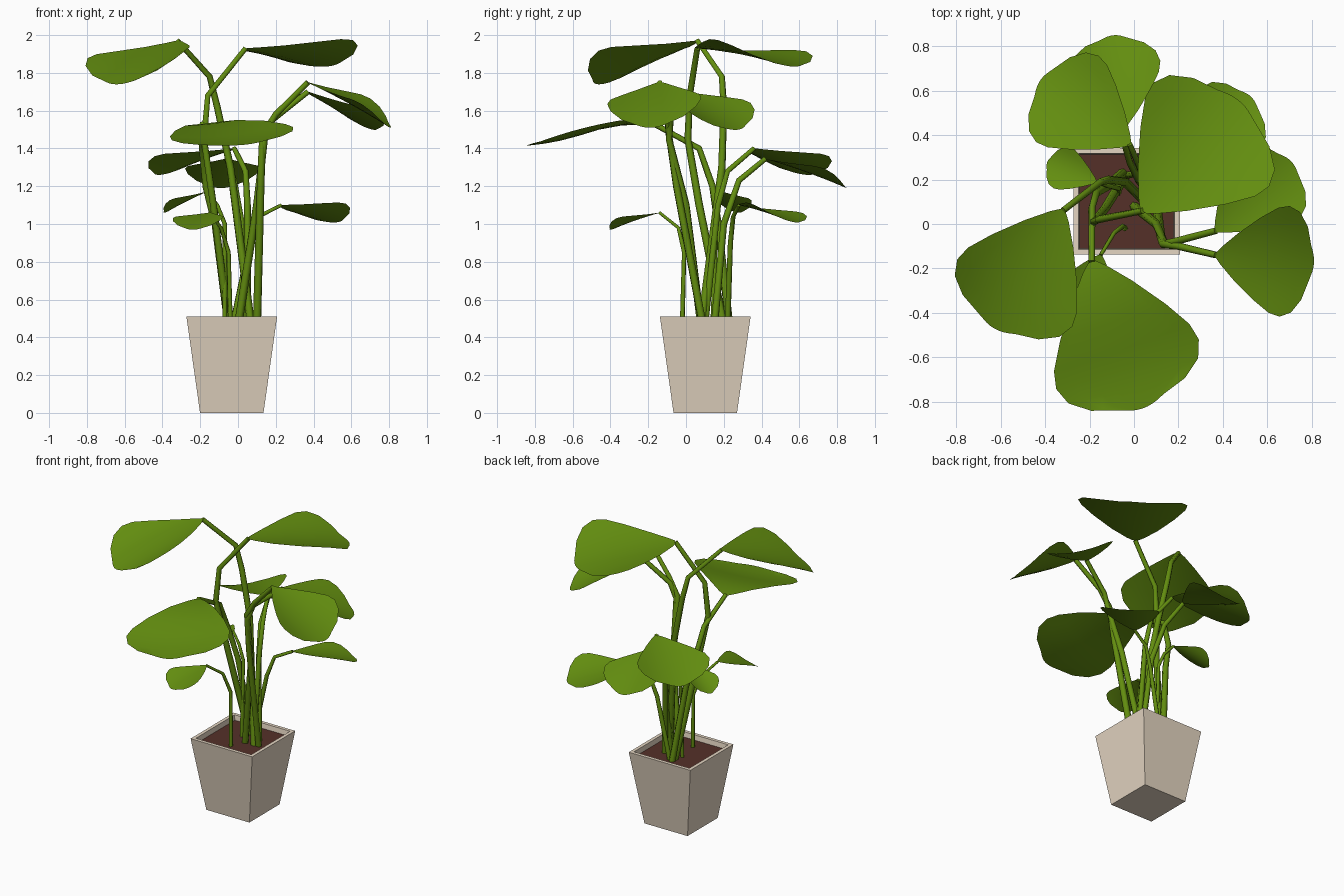
import bpy
from math import sin, pi
from mathutils import Vector

if "Cube" in bpy.data.objects:
    bpy.data.objects.remove(bpy.data.objects["Cube"])


def material(name, r, g, b):
    m = bpy.data.materials.new(name)
    m.diffuse_color = (r, g, b, 1)
    m.use_nodes = True
    m.node_tree.nodes["Principled BSDF"].inputs["Base Color"].default_value = m.diffuse_color
    return m


GREEN = material("leaf_green", .125, .27, .005)
CLAY = material("pot_beige", .78, .67, .54)
SOIL = material("soil_brown", .09, .03, .022)


def mesh_object(name, verts, faces, mat, smooth=False):
    me = bpy.data.meshes.new(name)
    me.from_pydata(verts, [], faces)
    me.materials.append(mat)
    ob = bpy.data.objects.new(name, me)
    bpy.context.collection.objects.link(ob)
    if smooth:
        me.polygons.foreach_set("use_smooth", [True] * len(me.polygons))
    return ob


# Square tapered pot with a rim, hollow down to the soil
CX, CY = -.033, .102


def square(h, z):
    return [(CX + sx * h, CY + sy * h, z) for sx, sy in ((-1, -1), (1, -1), (1, 1), (-1, 1))]


rings = [(.168, 0), (.24, .51), (.216, .51), (.208, .45)]
verts = [v for h, z in rings for v in square(h, z)]
faces = [(3, 2, 1, 0)]
for r in range(len(rings) - 1):
    for i in range(4):
        j = (i + 1) % 4
        faces.append((r * 4 + i, r * 4 + j, r * 4 + 4 + j, r * 4 + 4 + i))
mesh_object("pot", verts, faces, CLAY)
mesh_object("soil", square(.212, .475), [(0, 1, 2, 3)], SOIL)

# Half outline of every leaf: distance along the midrib, relative half width
OUTLINE = [(0, .05), (.05, .16), (.2, .42), (.42, .74), (.6, .95), (.72, 1),
           (.84, .91), (.94, .66), (1, .3)]
COLS = 8


def leaf(name, base, tip, half, cup, roll, wave):
    """Cupped, arched blade; roll lifts one side, wave turns the tip up."""
    base, tip = Vector(base), Vector(tip)
    axis = tip - base
    side = Vector((-axis.y, axis.x, 0)).normalized() * half
    verts, faces = [], []
    for u, w in OUTLINE:
        for c in range(COLS + 1):
            t = 2 * c / COLS - 1
            v = t * w
            p = base + axis * (u * (1 - .04 * t * t * u)) + side * v
            p.z += cup * v * v + roll * v + .15 * half * u * (1 - u) + wave * sin(2 * pi * u)
            verts.append(p)
    n = COLS + 1
    for r in range(len(OUTLINE) - 1):
        for c in range(COLS):
            a = r * n + c
            faces.append((a + 1, a, a + n, a + n + 1))
    mesh_object(name, verts, faces, GREEN, True)


def stem(name, points, radius):
    """Bent stalk, slightly tapered."""
    cu = bpy.data.curves.new(name, 'CURVE')
    cu.dimensions = '3D'
    cu.bevel_depth = radius
    cu.bevel_resolution = 1
    cu.use_fill_caps = True
    sp = cu.splines.new('POLY')
    sp.points.add(len(points) - 1)
    for i, (q, p) in enumerate(zip(sp.points, points)):
        q.co = (*p, 1)
        q.radius = 1.1 - .35 * i / (len(points) - 1)
    cu.materials.append(GREEN)
    ob = bpy.data.objects.new(name, cu)
    bpy.context.collection.objects.link(ob)
    bpy.ops.object.select_all(action='DESELECT')
    ob.select_set(True)
    bpy.context.view_layer.objects.active = ob
    bpy.ops.object.convert(target='MESH')
    bpy.ops.object.shade_smooth_by_angle(angle=1.2)


def plant_part(name, path, tip, half, cup, roll, radius=.02, wave=0):
    stem(name + "_stem", path, radius)
    leaf(name + "_leaf", path[-1], tip, half, cup, roll, wave)


# Tall leaves
plant_part("top_left", [(.07, .08, .46), (-.04, .19, 1.3), (-.11, .2, 1.62), (-.15, .19, 1.78),
                        (-.32, .06, 1.97)], (-.63, -.47, 1.74), .30, .08, .02)
plant_part("top_right", [(-.05, .2, .46), (-.13, .07, 1.1), (-.18, .01, 1.45), (-.16, .02, 1.68),
                         (.04, .06, 1.93)], (.48, .55, 1.835), .35, .07, -.03)
plant_part("front", [(-.05, .23, .46), (-.12, .17, 1.0), (-.17, .14, 1.2), (-.19, .07, 1.4),
                     (-.19, -.17, 1.53)], (.04, -.83, 1.42), .34, .03, .035, wave=.015)
plant_part("right_front", [(.1, .09, .46), (.12, -.05, 1.2), (.13, -.09, 1.47), (.2, -.1, 1.58),
                           (.37, -.14, 1.75)], (.81, -.18, 1.51), .25, .06, .015)
plant_part("right_back", [(.0, .08, .46), (.1, 0, 1.1), (.14, -.09, 1.45), (.18, -.08, 1.55),
                          (.37, -.03, 1.7)], (.71, .28, 1.5), .21, .045, .03)

# Middle leaves at the back
plant_part("back_left", [(.05, .1, .46), (.05, .17, 1.1), (.04, .22, 1.28), (-.02, .36, 1.4)],
           (-.42, .65, 1.26), .24, .05, 0, .018)
plant_part("back", [(.06, .15, .46), (.02, .2, 1.0), (-.02, .28, 1.23), (-.06, .42, 1.345)],
           (-.09, .85, 1.19), .2, .05, 0, .018)

# Low small leaves
plant_part("low_right", [(-.03, .22, .46), (.06, .235, .9), (.11, .25, 1.04), (.23, .28, 1.1)],
           (.53, .57, 1.01), .19, .04, -.025, .014)
plant_part("low_left", [(-.07, .14, .46), (-.07, .16, 1.0), (-.11, .17, 1.1), (-.17, .19, 1.17)],
           (-.39, .28, 1.06), .1, .03, 0, .012)
plant_part("low_front", [(-.04, -.02, .46), (-.05, -.01, .85), (-.09, -.04, .98),
                         (-.15, -.14, 1.06)], (-.24, -.4, .97), .14, .03, 0, .012)
